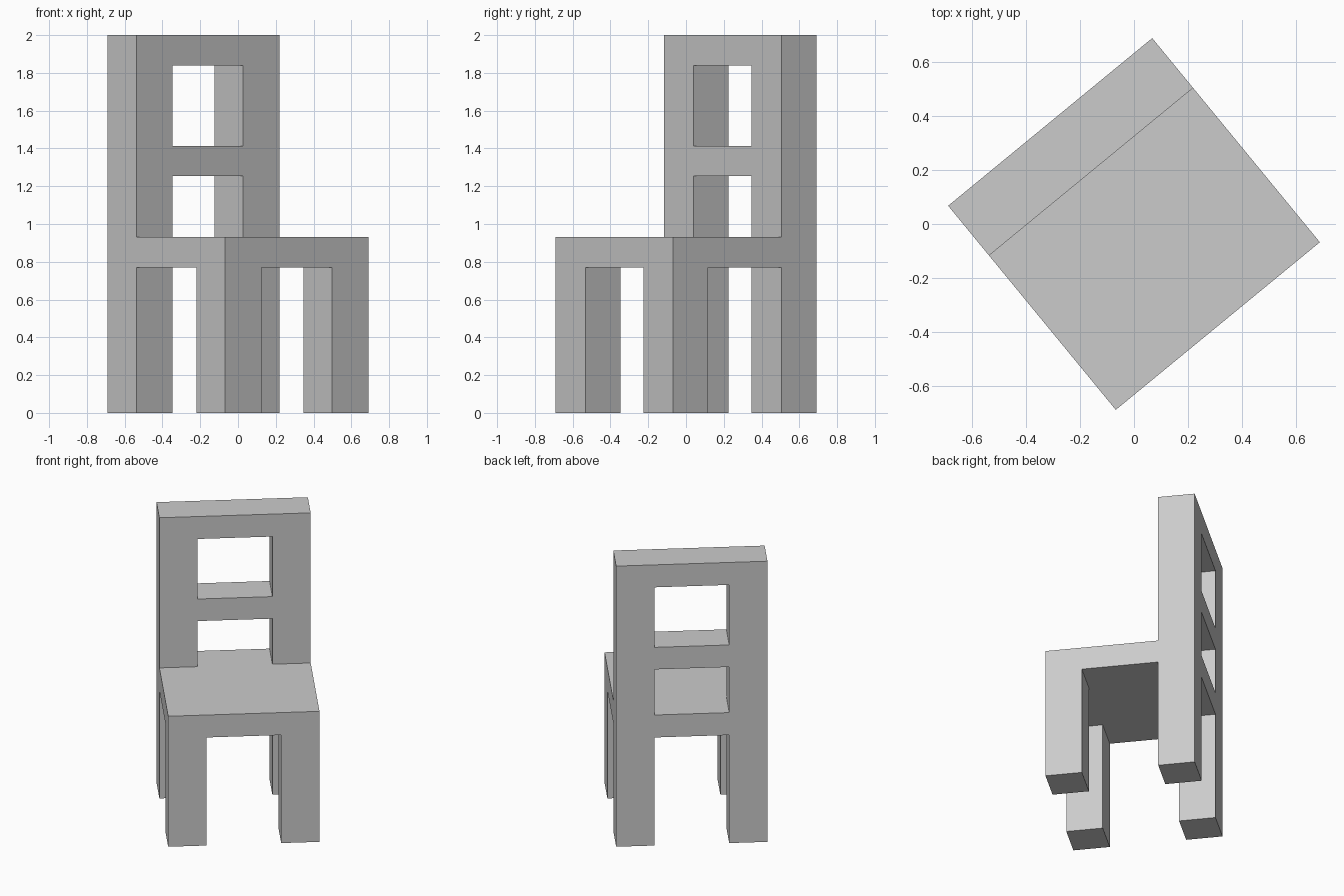
import bpy, bmesh, math

if "Cube" in bpy.data.objects:
    bpy.data.objects.remove(bpy.data.objects["Cube"])

H = 0.49           # half of the square footprint
LEG_W = 0.248      # leg width along the seat front
LEG_D = 0.239      # leg depth
SEAT_TOP, SEAT_BOTTOM = 0.93, 0.77
gap_x = H - LEG_W
gap_y = H - LEG_D


def side_prism(name, profile, half_width):
    """Extrude a (y, z) profile along x, centred on x = 0."""
    bm = bmesh.new()
    face = bm.faces.new([bm.verts.new((-half_width, y, z)) for y, z in profile])
    out = bmesh.ops.extrude_face_region(bm, geom=[face])
    moved = [v for v in out["geom"] if isinstance(v, bmesh.types.BMVert)]
    bmesh.ops.translate(bm, verts=moved, vec=(2 * half_width, 0, 0))
    bmesh.ops.recalc_face_normals(bm, faces=bm.faces[:])
    mesh = bpy.data.meshes.new(name)
    bm.to_mesh(mesh)
    bm.free()
    obj = bpy.data.objects.new(name, mesh)
    bpy.context.collection.objects.link(obj)
    return obj


def cut(target, half_x, y0, y1, z0, z1):
    """Subtract a box from the target."""
    cutter = side_prism("cutter", [(y0, z0), (y1, z0), (y1, z1), (y0, z1)], half_x)
    cutter.hide_render = True
    mod = target.modifiers.new("cut", 'BOOLEAN')
    mod.operation = 'DIFFERENCE'
    mod.solver = 'EXACT'
    mod.object = cutter
    bpy.context.view_layer.objects.active = target
    bpy.ops.object.modifier_apply(modifier=mod.name)
    bpy.data.objects.remove(cutter)


# Chair body: L-shaped side profile
chair = side_prism("chair", [(-H, 0), (H, 0), (H, 2), (gap_y, 2),
                             (gap_y, SEAT_TOP), (-H, SEAT_TOP)], H)

# Spaces between the legs, front-to-back and side-to-side
cut(chair, gap_x, -1, 1, -0.2, SEAT_BOTTOM)
cut(chair, 1, -gap_y, gap_y, -0.2, SEAT_BOTTOM)

# Two openings in the backrest, leaving a middle and a top rail
for z0, z1 in ((SEAT_TOP, 1.255), (1.412, 1.84)):
    cut(chair, gap_x, gap_y - 0.1, 1, z0, z1)

# The chair stands turned on its vertical axis
chair.rotation_euler.z = math.radians(39.4)
